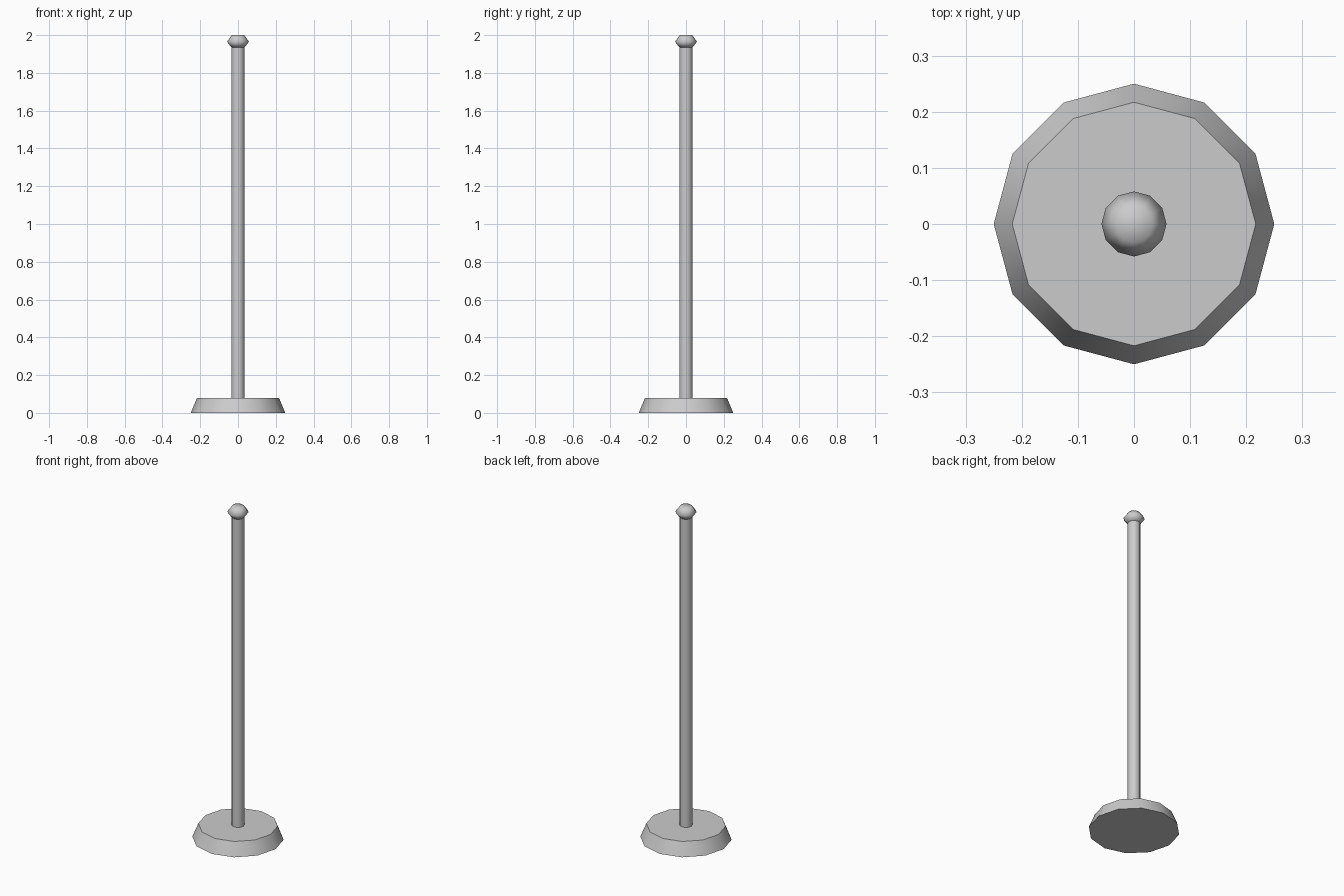
import bpy, bmesh, math

if "Cube" in bpy.data.objects:
    bpy.data.objects.remove(bpy.data.objects["Cube"])

SIDES = 12


def lathe(name, profile, smooth_angle):
    """Revolve (radius, z) points around z; radius 0 closes with a pole vertex."""
    bm = bmesh.new()
    rings = []
    for r, z in profile:
        if r == 0:
            rings.append([bm.verts.new((0, 0, z))] * SIDES)
        else:
            rings.append([bm.verts.new((r * math.cos(2 * math.pi * i / SIDES),
                                        r * math.sin(2 * math.pi * i / SIDES), z))
                          for i in range(SIDES)])
    for lo, hi in zip(rings, rings[1:]):
        for i in range(SIDES):
            j = (i + 1) % SIDES
            quad = [lo[i], lo[j], hi[j], hi[i]]
            bm.faces.new(list(dict.fromkeys(quad)))
    bmesh.ops.recalc_face_normals(bm, faces=bm.faces)
    mesh = bpy.data.meshes.new(name)
    bm.to_mesh(mesh)
    bm.free()
    obj = bpy.data.objects.new(name, mesh)
    bpy.context.collection.objects.link(obj)
    bpy.ops.object.select_all(action='DESELECT')
    obj.select_set(True)
    bpy.context.view_layer.objects.active = obj
    bpy.ops.object.shade_smooth_by_angle(angle=math.radians(smooth_angle))
    return obj


# Weighted foot with sloping rim
lathe("base", [(0, 0), (0.25, 0), (0.217, 0.08), (0, 0.08)], 40)

# Upright, closed where it sits on the foot and under the finial
lathe("post", [(0, 0.08), (0.035, 0.08), (0.035, 1.935), (0, 1.935)], 40)

# Rounded finial on top, fully smooth
lathe("finial", [(0, 1.935), (0.035, 1.935), (0.058, 1.965), (0.033, 2.0), (0, 2.0)], 80)
